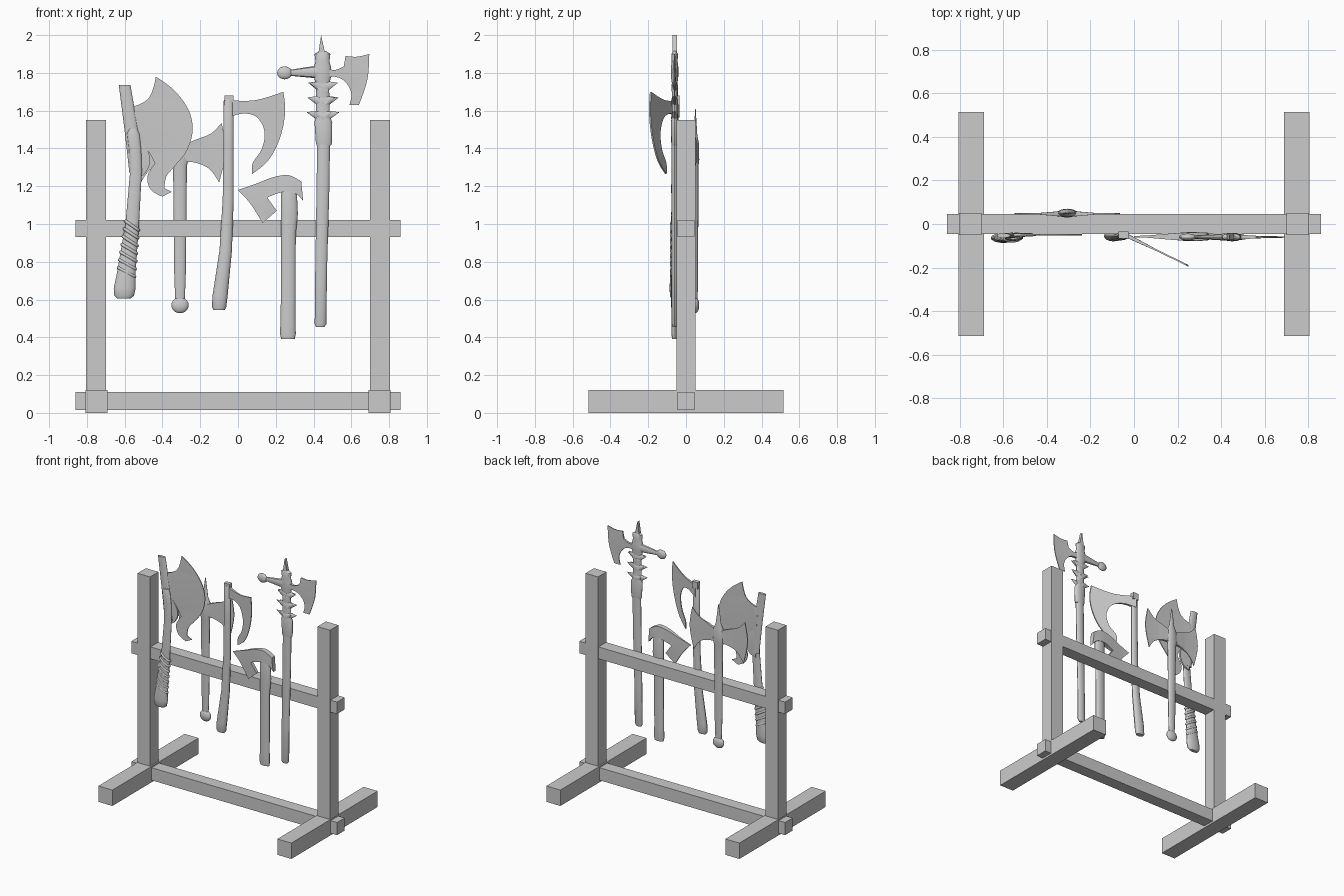
import bpy, bmesh, math
from mathutils import Vector, Matrix

cube = bpy.data.objects.get("Cube")
if cube:
    bpy.data.objects.remove(cube, do_unlink=True)

SHADE = (0.6, 0.6, 0.6, 1)
grey = bpy.data.materials.new("plain grey")
grey.use_nodes = True
grey.diffuse_color = SHADE
grey.node_tree.nodes["Principled BSDF"].inputs["Base Color"].default_value = SHADE


def finish(name, bm, smooth=True):
    bmesh.ops.recalc_face_normals(bm, faces=bm.faces)
    mesh = bpy.data.meshes.new(name)
    bm.to_mesh(mesh)
    bm.free()
    mesh.materials.append(grey)
    obj = bpy.data.objects.new(name, mesh)
    bpy.context.collection.objects.link(obj)
    if smooth:
        bpy.ops.object.select_all(action='DESELECT')
        obj.select_set(True)
        bpy.context.view_layer.objects.active = obj
        bpy.ops.object.shade_smooth_by_angle(angle=math.radians(35))


def box(name, low, high):
    low, high = Vector(low), Vector(high)
    bm = bmesh.new()
    place = Matrix.Translation((low + high) / 2) @ Matrix.Diagonal((*(high - low), 1))
    bmesh.ops.create_cube(bm, size=1, matrix=place)
    finish(name, bm, False)


def shaft(name, y, stations, flat=0.6, sides=16):
    """Upright tube through (x, z, radius) stations, flattened in depth."""
    bm = bmesh.new()
    rings = []
    for x, z, r in stations:
        angles = [math.tau * i / sides for i in range(sides)]
        rings.append([bm.verts.new((x + r * math.cos(a), y + r * flat * math.sin(a), z))
                      for a in angles])
    for a, b in zip(rings, rings[1:]):
        for i in range(sides):
            j = (i + 1) % sides
            bm.faces.new((a[i], a[j], b[j], b[i]))
    bm.faces.new(rings[0])
    bm.faces.new(rings[-1])
    finish(name, bm)


def smooth_outline(points, steps):
    """Curve through the points that keeps sharp corners sharp."""
    pts = [Vector(p) for p in points]
    n = len(pts)
    tangents = []
    for i in range(n):
        a, b = pts[i] - pts[i - 1], pts[(i + 1) % n] - pts[i]
        corner = a.angle(b) > 0.85
        tangents.append(Vector((0, 0)) if corner else (a.normalized() + b.normalized()).normalized())
    out = []
    for i in range(n):
        p, q = pts[i], pts[(i + 1) % n]
        size = (q - p).length
        m, k = tangents[i] * size, tangents[(i + 1) % n] * size
        for s in range(steps):
            t = s / steps
            out.append(p * (2*t**3 - 3*t**2 + 1) + m * (t**3 - 2*t**2 + t)
                       + q * (3*t**2 - 2*t**3) + k * (t**3 - t**2))
    return out


def blade(name, y, outline, hub, root=0.012, edge=0.003, reach=0.16, slant=0, steps=5):
    """Flat blade in the xz plane, thick near the hub and thin at the edge."""
    hub = Vector(hub)
    pts = smooth_outline(outline, steps)
    bm = bmesh.new()
    sheets = []
    for side in (-1, 1):
        sheet = []
        for p in pts:
            half = edge + (root - edge) * max(0, 1 - (p - hub).length / reach)
            sheet.append(bm.verts.new((p.x, y + slant * (p.x - hub.x) + side * half, p.y)))
        sheets.append(sheet)
    caps = [bm.faces.new(s) for s in sheets]
    for i in range(len(pts)):
        bm.faces.new((sheets[0][i - 1], sheets[0][i], sheets[1][i], sheets[1][i - 1]))
    bm.normal_update()
    bmesh.ops.triangulate(bm, faces=caps)
    finish(name, bm)


def ball(name, centre, radii):
    bm = bmesh.new()
    place = Matrix.Translation(centre) @ Matrix.Diagonal((*radii, 1))
    bmesh.ops.create_uvsphere(bm, u_segments=16, v_segments=10, radius=1, matrix=place)
    finish(name, bm)


def cone(name, start, end, r1, r2, flat):
    start, end = Vector(start), Vector(end)
    axis = end - start
    bm = bmesh.new()
    turn = axis.to_track_quat('Z', 'Y').to_matrix().to_4x4()
    bmesh.ops.create_cone(bm, cap_ends=True, segments=10, radius1=r1, radius2=r2,
                          depth=axis.length, matrix=turn)
    for v in bm.verts:
        v.co.y *= flat
        v.co += (start + end) / 2
    finish(name, bm)


# Rack: feet, posts and two rails
for side, s in (("right", -1), ("left", 1)):
    xs = sorted((s * 0.69, s * 0.807))
    box(side + "_foot", (xs[0], -0.515, 0), (xs[1], 0.515, 0.12))
    xs = sorted((s * 0.7, s * 0.805))
    box(side + "_post", (xs[0], -0.05, 0.1), (xs[1], 0.05, 1.55))
box("lower_rail", (-0.86, -0.046, 0.015), (0.86, 0.046, 0.11))
box("upper_rail", (-0.86, -0.046, 0.93), (0.86, 0.046, 1.02))

# Broad axe with a wrapped grip
shaft("broad_axe_grip", -0.064, [(-.605, .605, .035), (-.603, .62, .052), (-.6, .66, .058),
      (-.593, .73, .05), (-.56, 1, .036), (-.54, 1.28, .031), (-.545, 1.4, .032),
      (-.555, 1.48, .032), (-.555, 1.505, .018)], flat=.4)
shaft("broad_axe_neck", -0.053, [(-.54, 1.27, .035), (-.565, 1.5, .036), (-.6, 1.735, .031)], flat=.35)
blade("broad_axe_blade", -0.05, [(-.57, 1.62), (-.53, 1.63), (-.47, 1.67), (-.435, 1.78),
      (-.34, 1.71), (-.26, 1.6), (-.24, 1.5), (-.27, 1.39), (-.34, 1.3), (-.38, 1.25),
      (-.39, 1.19), (-.35, 1.17), (-.4, 1.145), (-.46, 1.18), (-.48, 1.25), (-.44, 1.32),
      (-.49, 1.4), (-.56, 1.42)], hub=(-.56, 1.52))
blade("broad_axe_lug", -0.05, [(-.55, 1.45), (-.5, 1.42), (-.465, 1.34), (-.5, 1.26), (-.55, 1.24)],
      hub=(-.55, 1.35))
for i in range(7):
    z = 0.745 + i * 0.041
    x = -0.592 + (z - 0.73) * 0.12
    r = 0.043 - i * 0.0015
    ring = [(x + r * math.cos(a), -.064 + .013 * math.sin(a), z - .024 * math.cos(a))
            for a in [math.tau * k / 16 for k in range(16)]]
    curve = bpy.data.curves.new("grip_wrap", 'CURVE')
    curve.dimensions = '3D'
    curve.bevel_depth = 0.009
    curve.bevel_resolution = 2
    line = curve.splines.new('POLY')
    line.points.add(len(ring) - 1)
    for p, co in zip(line.points, ring):
        p.co = (*co, 1)
    line.use_cyclic_u = True
    curve.materials.append(grey)
    bpy.context.collection.objects.link(bpy.data.objects.new("grip_wrap", curve))

# Double axe hung on the back
MID = -0.307
shaft("double_axe_handle", 0.05, [(MID, .58, .025), (MID, .75, .031), (MID, 1.1, .034),
      (MID, 1.31, .037), (MID, 1.34, .045), (MID, 1.43, .04), (MID, 1.47, .022), (MID, 1.61, .003)],
      flat=.45)
ball("double_axe_pommel", (MID, 0.05, 0.57), (0.046, 0.02, 0.042))
half = [(.02, 1.42), (.08, 1.445), (.165, 1.48), (.22, 1.535), (.242, 1.39),
        (.207, 1.22), (.157, 1.29), (.08, 1.325), (.02, 1.33)]
for side, s in (("left", 1), ("right", -1)):
    blade("double_axe_blade_" + side, 0.047, [(MID + s * x, z) for x, z in half],
          hub=(MID, 1.38), root=.016)

# Bearded axe, its blade swung forward
shaft("bearded_axe_handle", -0.056, [(-.1, .545, .03), (-.1, .56, .038), (-.095, .62, .04),
      (-.065, .86, .033), (-.052, 1.13, .029), (-.05, 1.4, .027), (-.05, 1.65, .026), (-.05, 1.66, .02)])
box("bearded_axe_cap", (-.072, -.066, 1.63), (-.025, -.035, 1.68))
blade("bearded_axe_blade", -0.045, [(-.05, 1.655), (.09, 1.655), (.24, 1.7), (.25, 1.6),
      (.22, 1.45), (.155, 1.33), (.075, 1.265), (.075, 1.315), (.125, 1.395), (.14, 1.49),
      (.1, 1.565), (.035, 1.585), (-.05, 1.565)], hub=(-.05, 1.61), slant=-.49, edge=.004)

# Hatchet with a hooked head
shaft("hatchet_handle", -0.058, [(.265, .392, .036), (.264, .42, .042), (.265, .5, .039),
      (.267, .95, .039), (.272, 1.05, .045), (.27, 1.16, .042), (.27, 1.2, .03)], flat=.45)
blade("hatchet_head", -0.058, [(0, 1.18), (.1, 1.215), (.195, 1.25), (.27, 1.258), (.335, 1.225),
      (.345, 1.12), (.315, 1.155), (.245, 1.17), (.155, 1.14), (.205, 1.07), (.13, 1.005),
      (.06, 1.115)], hub=(.27, 1.2), root=.024, edge=.004, reach=.22)

# Spiked war axe
Y = -0.06
shaft("war_axe_handle", Y, [(.435, .455, .022), (.437, .47, .031), (.44, .75, .031), (.45, 1.2, .034),
      (.453, 1.43, .034)], flat=.5)
shaft("war_axe_head", Y, [(.455, 1.415, .038), (.455, 1.43, .043), (.452, 1.54, .047), (.45, 1.57, .036),
      (.448, 1.74, .034), (.447, 1.78, .046), (.447, 1.83, .046), (.447, 1.86, .037),
      (.447, 1.9, .042), (.447, 1.915, .02)], flat=.42)
blade("war_axe_tip", Y, [(.425, 1.9), (.44, 2), (.462, 1.9)], hub=(.44, 1.9), edge=.012, steps=1)
for row in range(3):
    z = 1.57 + row * 0.078
    for k in range(6):
        a = math.tau * k / 6 + row * 0.3
        out = Vector((math.cos(a), math.sin(a) * 0.25, 0.25))
        root = Vector((.45, Y, z))
        cone("war_axe_spike", root, root + out * .085, .036, .001, flat=.4)
cone("war_axe_arm", (.42, Y, 1.805), (.26, Y, 1.8), .034, .014, flat=.5)
ball("war_axe_knob", (.247, Y, 1.8), (.04, .016, .034))
blade("war_axe_blade", Y, [(.46, 1.83), (.51, 1.815), (.56, 1.835), (.57, 1.89), (.625, 1.885),
      (.695, 1.9), (.685, 1.765), (.64, 1.63), (.59, 1.63), (.6, 1.69), (.565, 1.755),
      (.51, 1.78), (.46, 1.77)], hub=(.46, 1.8))
